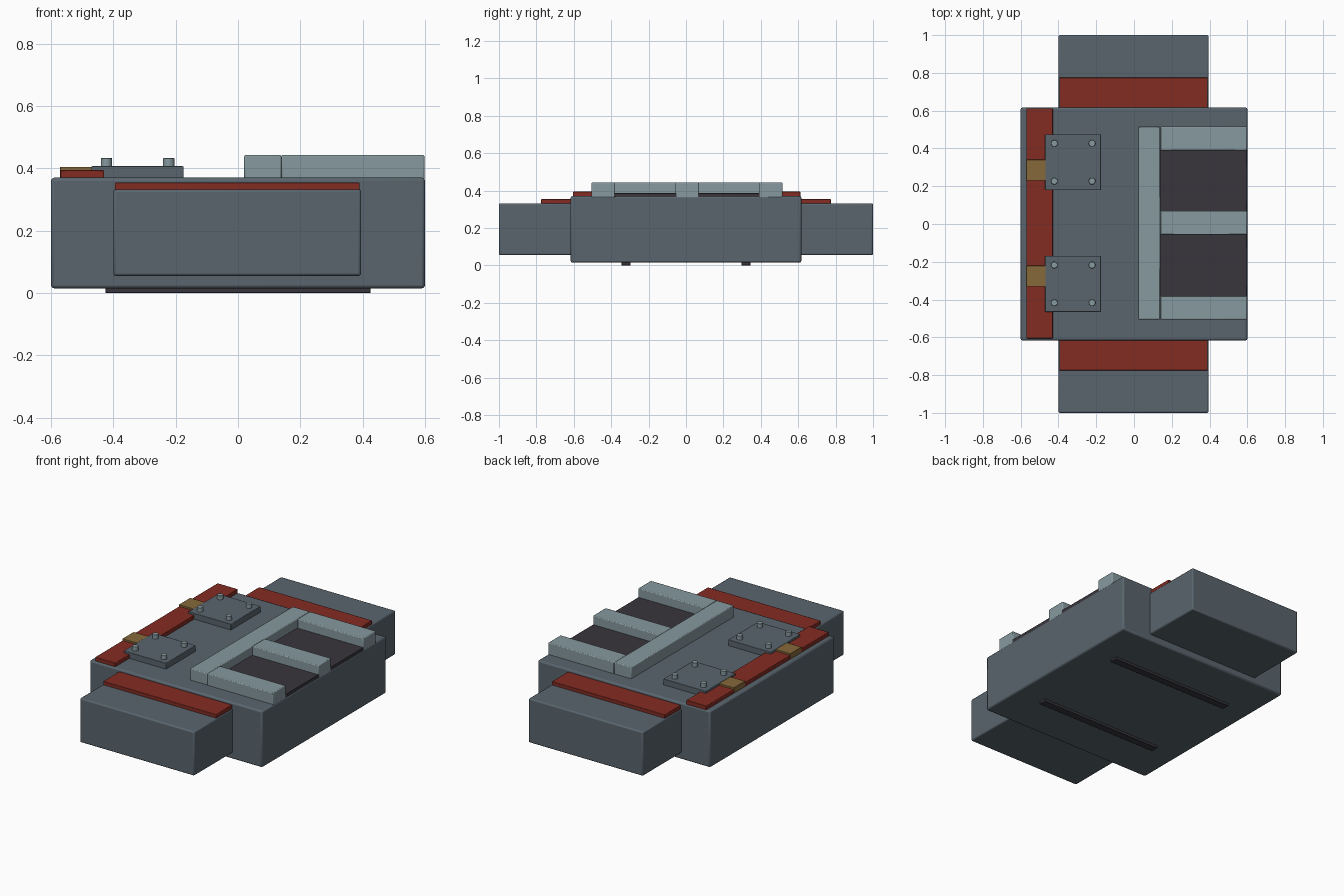
import bpy

cube = bpy.data.objects.get("Cube")
if cube:
    bpy.data.objects.remove(cube, do_unlink=True)


def material(name, color):
    mat = bpy.data.materials.new(name)
    mat.use_nodes = True
    mat.diffuse_color = (*color, 1)
    bsdf = next(n for n in mat.node_tree.nodes if n.type == 'BSDF_PRINCIPLED')
    bsdf.inputs["Base Color"].default_value = (*color, 1)
    bsdf.inputs["Roughness"].default_value = 0.6
    return mat


STEEL = material("slate_steel", (0.10, 0.13, 0.155))
PALE = material("pale_steel", (0.24, 0.32, 0.345))
RED = material("rust_red", (0.23, 0.025, 0.016))
DARK = material("dark_rubber", (0.04, 0.036, 0.045))
BRASS = material("brass", (0.24, 0.14, 0.042))


def finish(obj, name, mat, bevel):
    obj.name = name
    obj.data.materials.append(mat)
    if bevel:
        mod = obj.modifiers.new("Bevel", 'BEVEL')
        mod.width = bevel
        mod.segments = 2
    bpy.ops.object.shade_smooth_by_angle()
    return obj


def box(name, x, y, z, mat, bevel=0.003):
    """Box from (low, high) pairs on each axis."""
    spans = (x, y, z)
    bpy.ops.mesh.primitive_cube_add(size=1, location=[(a + b) / 2 for a, b in spans])
    obj = bpy.context.object
    obj.scale = [b - a for a, b in spans]
    bpy.ops.object.transform_apply(location=False, rotation=False, scale=True)
    return finish(obj, name, mat, bevel)


def bolt(name, x, y):
    bpy.ops.mesh.primitive_cylinder_add(vertices=16, radius=0.018, depth=0.05,
                                        location=(x, y, 0.408))
    finish(bpy.context.object, name, PALE, 0.002)


TOP = 0.37

# Main body and the stepped blocks at each end
box("main_body", (-0.6, 0.6), (-0.617, 0.617), (0.015, TOP), STEEL, 0.01)
for label, s in (("front", -1), ("back", 1)):
    box(label + "_block", (-0.4, 0.395), sorted((s * 0.6, s)), (0.055, 0.332), STEEL, 0.008)
    box(label + "_red_strip", (-0.395, 0.39), sorted((s * 0.6, s * 0.775)),
        (0.325, 0.354), RED)
    # Runners underneath
    box(label + "_runner", (-0.425, 0.425), (s * 0.32 - 0.024, s * 0.32 + 0.024),
        (0, 0.03), DARK, 0.002)

# Long red strip along the right edge
box("side_red_strip", (-0.57, -0.43), (-0.605, 0.612), (TOP - 0.01, 0.394), RED)

# Bolted plates, each with a brass tab across the red strip
for label, y in (("front", -0.317), ("back", 0.327)):
    box(label + "_plate", (-0.47, -0.175), (y - 0.148, y + 0.148), (TOP - 0.01, 0.407), STEEL)
    tab_y = -0.276 if y < 0 else 0.285
    box(label + "_brass_tab", (-0.571, -0.46), (tab_y - 0.056, tab_y + 0.056),
        (TOP - 0.01, 0.405), BRASS, 0.002)
    for i, (sx, sy) in enumerate(((-1, -1), (1, -1), (1, 1), (-1, 1))):
        bolt(f"{label}_bolt_{i + 1}", -0.322 + sx * 0.1, y + sy * 0.1)

# Raised frame: one spine and three arms running out to the left edge
box("frame_spine", (0.02, 0.139), (-0.505, 0.515), (TOP - 0.01, 0.443), PALE, 0.005)
for label, y in (("front", -0.443), ("middle", 0.006), ("back", 0.453)):
    box(label + "_frame_arm", (0.139, 0.598), (y - 0.063, y + 0.063),
        (TOP - 0.01, 0.443), PALE, 0.005)

# Dark pads lying between the arms
for label, y in (("front", (-0.385, -0.05)), ("back", (0.06, 0.395))):
    box(label + "_pad", (0.13, 0.598), y, (TOP - 0.01, 0.386), DARK, 0.002)
